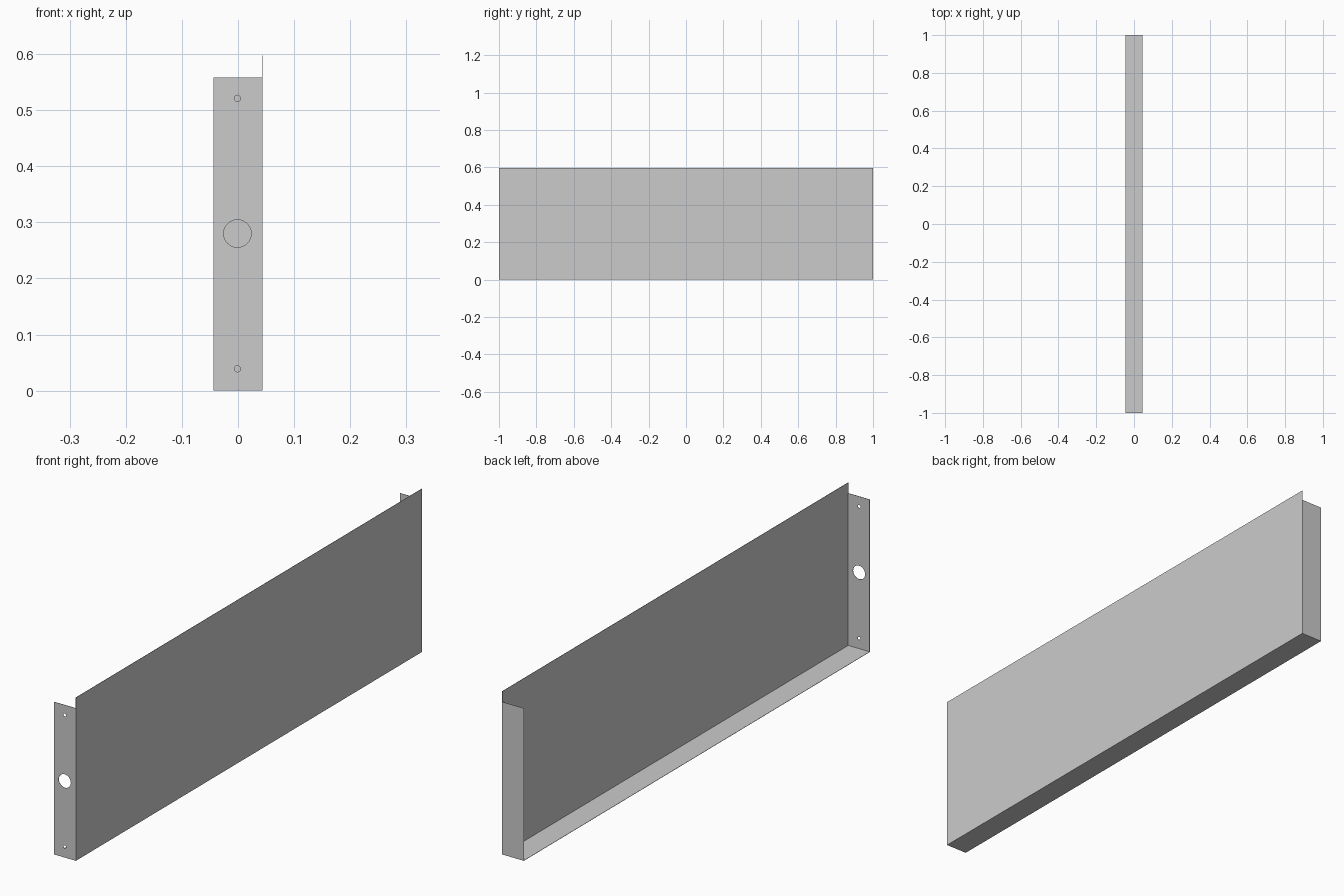
import bpy
from mathutils import Vector

if "Cube" in bpy.data.objects:
    bpy.data.objects.remove(bpy.data.objects["Cube"])

T = 0.0012            # sheet thickness
X = 0.044             # half depth
TOP, FLANGE_TOP = 0.597, 0.558


def box(name, lo, hi):
    """Axis-aligned box between two corners."""
    lo, hi = Vector(lo), Vector(hi)
    bpy.ops.mesh.primitive_cube_add(size=1, location=(lo + hi) / 2)
    ob = bpy.context.object
    ob.name = name
    ob.scale = hi - lo
    bpy.ops.object.transform_apply(location=False, rotation=False, scale=True)
    return ob


def drill(ob, x, z, radius, sides):
    """Cut a round hole along y through a flange."""
    bpy.ops.mesh.primitive_cylinder_add(vertices=sides, radius=radius, depth=0.05,
                                        location=(x, ob.location.y, z),
                                        rotation=(1.570796, 0, 0))
    cutter = bpy.context.object
    cutter.name = "hole_cutter"
    cutter.hide_render = True
    mod = ob.modifiers.new("hole", 'BOOLEAN')
    mod.operation = 'DIFFERENCE'
    mod.solver = 'EXACT'
    mod.object = cutter
    bpy.context.view_layer.objects.active = ob
    bpy.ops.object.modifier_apply(modifier=mod.name)
    bpy.data.objects.remove(cutter)


# Tall face sheet
box("face_panel", (X - T, -1, 0), (X, 1, TOP))

# Folded bottom lip
box("bottom_flange", (-X, -1 + T, 0), (X - T, 1 - T, T))

# Folded ends, a little shorter than the face
front = box("front_end_flange", (-X, -1, 0), (X - T, -1 + T, FLANGE_TOP))
box("back_end_flange", (-X, 1 - T, 0), (X - T, 1, FLANGE_TOP))

# Cable hole and two screw holes in the front end only
for z, radius, sides in ((0.28, 0.0245, 48), (0.039, 0.0055, 24), (0.521, 0.0055, 24)):
    drill(front, -0.001, z, radius, sides)
